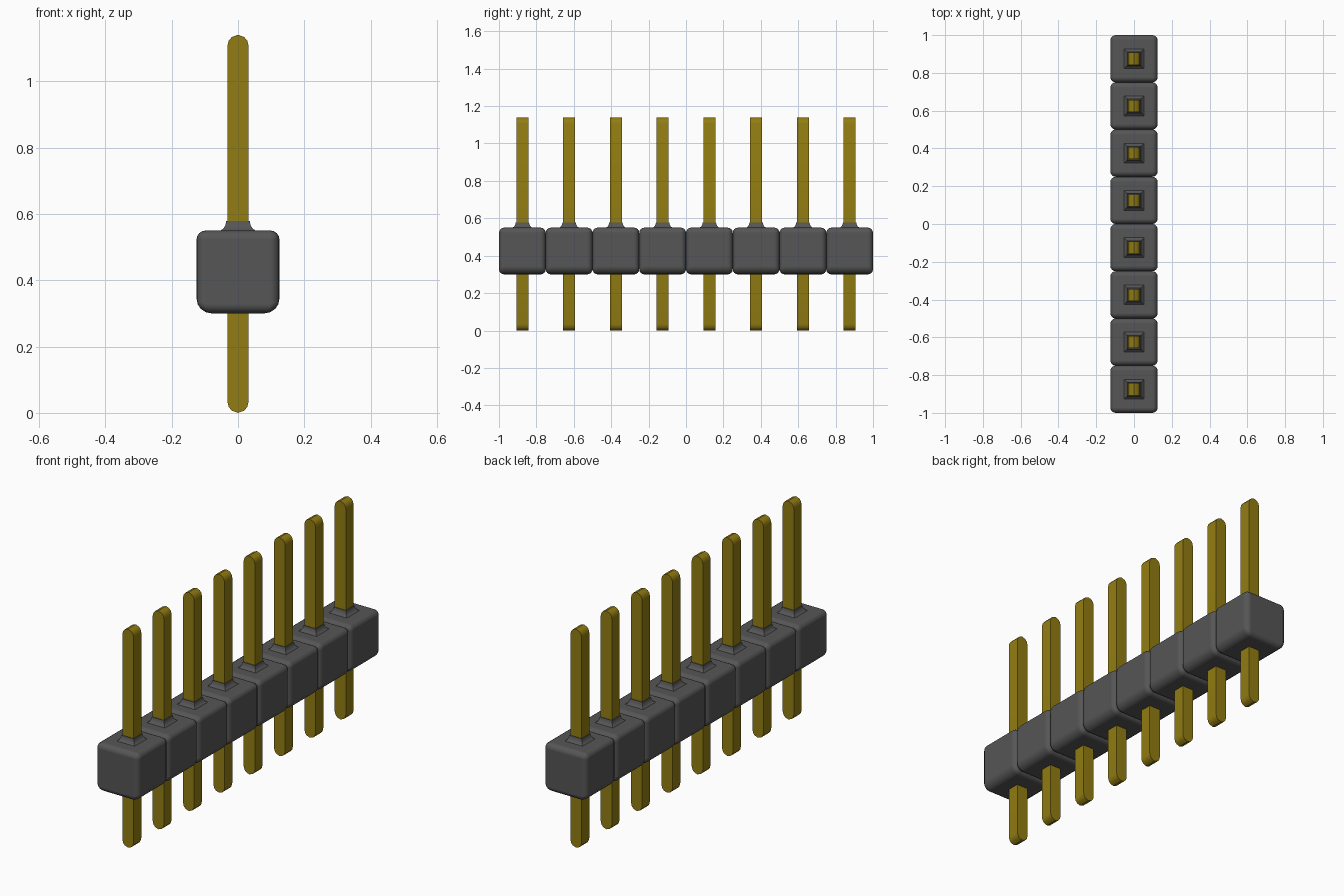
import bpy
import bmesh

cube = bpy.data.objects.get("Cube")
if cube:
    bpy.data.objects.remove(cube, do_unlink=True)

COUNT, PITCH = 8, 0.25


def material(name, rgb):
    m = bpy.data.materials.new(name)
    m.use_nodes = True
    m.diffuse_color = (*rgb, 1)
    m.node_tree.nodes["Principled BSDF"].inputs["Base Color"].default_value = (*rgb, 1)
    return m


GOLD = material("gold metal", (0.29, 0.205, 0.006))
PLASTIC = material("dark grey plastic", (0.092, 0.092, 0.092))


def mesh_from(bm, name, mat):
    bmesh.ops.recalc_face_normals(bm, faces=bm.faces)
    me = bpy.data.meshes.new(name)
    bm.to_mesh(me)
    bm.free()
    me.materials.append(mat)
    return me


def place(me, name, y):
    ob = bpy.data.objects.new(name, me)
    ob.location.y = y
    bpy.context.collection.objects.link(ob)
    return ob


# Pin: half outline in x and z, mirrored and extruded along y
def pin_mesh():
    half = [(0, 0), (0.019, 0.007), (0.028, 0.018), (0.032, 0.034),
            (0.032, 1.106), (0.028, 1.122), (0.019, 1.133), (0, 1.14)]
    outline = half + [(-x, z) for x, z in reversed(half[1:-1])]
    bm = bmesh.new()
    face = bm.faces.new([bm.verts.new((x, -0.032, z)) for x, z in outline])
    ext = bmesh.ops.extrude_face_region(bm, geom=[face])
    verts = [v for v in ext["geom"] if isinstance(v, bmesh.types.BMVert)]
    bmesh.ops.translate(bm, verts=verts, vec=(0, 0.064, 0))
    return mesh_from(bm, "pin", GOLD)


# Housing block: cube with rounded edges, wider rounding along the lower sides
def block_mesh():
    bm = bmesh.new()
    bmesh.ops.create_cube(bm, size=0.25)
    bmesh.ops.translate(bm, verts=bm.verts, vec=(0, 0, 0.425))
    weight = bm.edges.layers.float.new("bevel_weight_edge")
    for e in bm.edges:
        a, b = (v.co for v in e.verts)
        along_y = abs(a.y - b.y) > 0.1
        e[weight] = 1.0 if along_y and a.z < 0.4 else 0.62
    for f in bm.faces:
        f.smooth = True
    return mesh_from(bm, "housing_block", PLASTIC)


# Collar: square sections with a concave flare around the pin
def collar_mesh():
    bm = bmesh.new()
    rings = []
    for r, z in [(0.058, 0.546), (0.051, 0.551), (0.043, 0.557),
                 (0.038, 0.566), (0.0355, 0.578)]:
        rings.append([bm.verts.new((sx * r, sy * r, z))
                      for sx, sy in ((-1, -1), (1, -1), (1, 1), (-1, 1))])
    for lo, hi in zip(rings, rings[1:]):
        for i in range(4):
            j = (i + 1) % 4
            bm.faces.new((lo[i], lo[j], hi[j], hi[i]))
    bm.faces.new(rings[-1])
    bm.faces.new(rings[0][::-1])
    return mesh_from(bm, "collar", PLASTIC)


pin, block, collar = pin_mesh(), block_mesh(), collar_mesh()
flared = []
for i in range(COUNT):
    y = (i - (COUNT - 1) / 2) * PITCH
    place(pin, f"pin_{i + 1}", y)
    flared.append(place(collar, f"collar_{i + 1}", y))
    ob = place(block, f"housing_block_{i + 1}", y)
    bev = ob.modifiers.new("rounded edges", 'BEVEL')
    bev.limit_method = 'WEIGHT'
    bev.width = 0.045
    bev.segments = 4
    bev.harden_normals = True

# Smooth the flare and the pin tips, keeping the square corners crisp
bpy.ops.object.select_all(action='DESELECT')
for ob in (flared[0], bpy.data.objects["pin_1"]):
    ob.select_set(True)
bpy.context.view_layer.objects.active = flared[0]
bpy.ops.object.shade_smooth_by_angle(angle=0.6)
